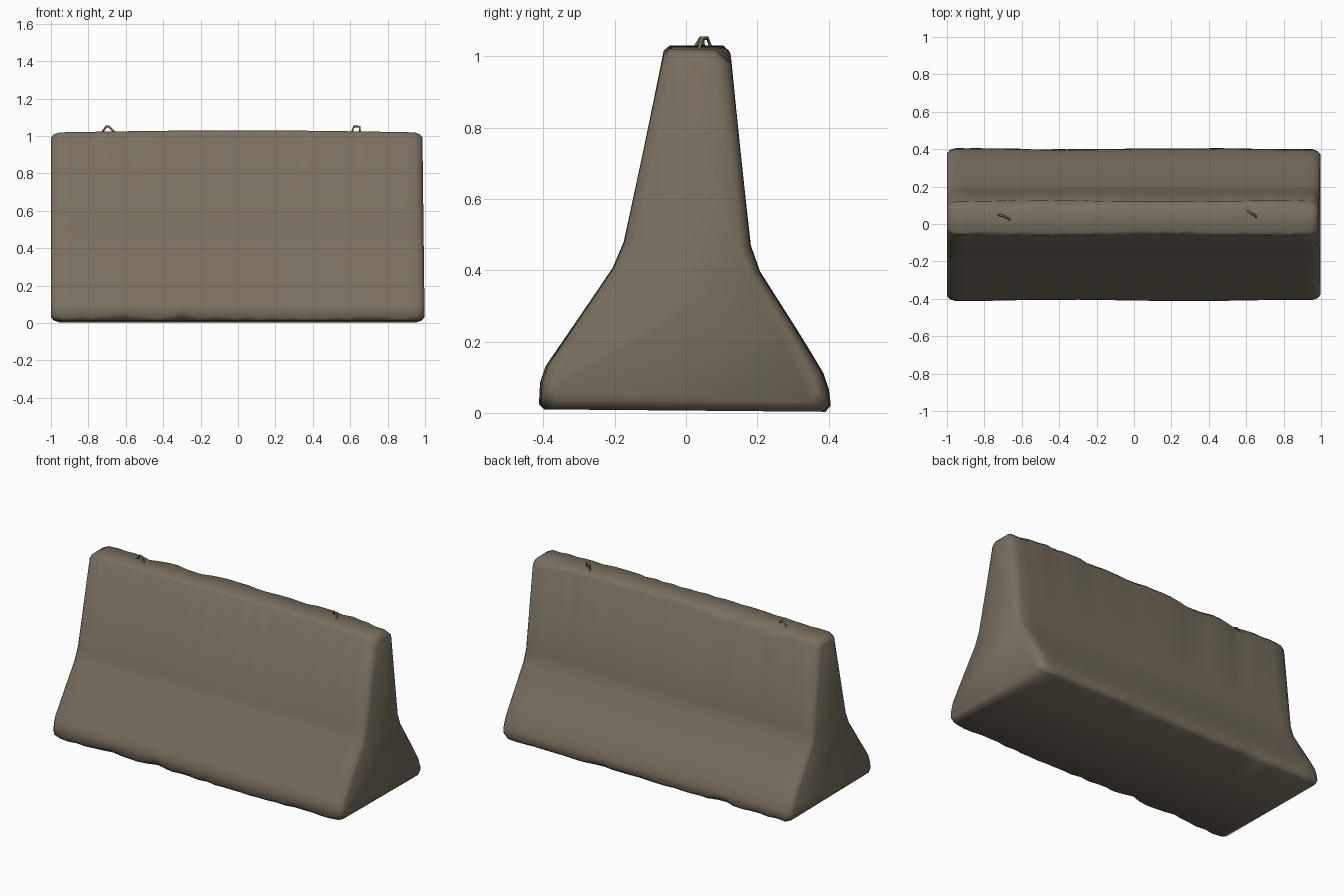
import bpy, bmesh, math, random
from mathutils import Vector

if "Cube" in bpy.data.objects:
    bpy.data.objects.remove(bpy.data.objects["Cube"])
random.seed(4)


def material(name, rgb):
    m = bpy.data.materials.new(name)
    m.use_nodes = True
    m.diffuse_color = (*rgb, 1)
    bsdf = m.node_tree.nodes["Principled BSDF"]
    bsdf.inputs["Base Color"].default_value = (*rgb, 1)
    bsdf.inputs["Roughness"].default_value = 0.9
    return m


concrete = material("weathered concrete", (0.19, 0.16, 0.115))

# Cross-section corners (y, z) and the chamfer worn into each one
PROFILE = [
    ((-0.41, 0.01), 0.02), ((-0.405, 0.11), 0.025), ((-0.18, 0.44), 0.04),
    ((-0.057, 1.02), 0.015), ((0.12, 1.02), 0.02), ((0.183, 0.43), 0.04),
    ((0.32, 0.215), 0.03), ((0.395, 0.09), 0.025), ((0.405, 0.003), 0.02),
]
WORN = {0, 3, 4, 8}                       # exposed edges that chip
# Chips: corner index, position along the length, half width, extra depth
CHIPS = [(0, -0.3, 0.1, 0.025), (0, -0.62, 0.07, 0.02), (0, 0.75, 0.12, 0.012),
         (4, -0.65, 0.1, 0.035), (4, -0.35, 0.14, 0.03), (4, 0.9, 0.1, 0.03),
         (3, -0.7, 0.06, 0.012), (8, 0.3, 0.12, 0.02), (8, -0.5, 0.1, 0.02)]


def section(x, inset):
    """Chamfered outline at one station, pulled inwards by inset."""
    pts = [Vector(p) for p, _ in PROFILE]
    ring = []
    for i, (_, cut) in enumerate(PROFILE):
        p, before, after = pts[i], pts[i - 1], pts[(i + 1) % len(pts)]
        if i in WORN:
            cut += random.uniform(-0.006, 0.008)
            cut += sum(d * max(0, 1 - abs(x - c) / w)
                       for k, c, w, d in CHIPS if k == i)
        for other in (before, after):
            q = p + (other - p).normalized() * cut
            q.y += 0.01 * math.cos(x * 1.7) * (q.y > 0.9)
            q.x += math.copysign(0.003, q.x) * math.sin(5 * x + 4 * q.y)
            # Move towards the core of the section at the rounded ends
            q.x -= math.copysign(min(inset, abs(q.x)), q.x)
            q.y += inset * (1 if q.y < 0.05 else -1 if q.y > 0.95 else 0)
            ring.append(q)
    return ring


# Concrete barrier body lofted along its length
bm = bmesh.new()
steps = 32
inner = [-0.955 + 1.91 * i / steps for i in range(steps + 1)]
stations = [(-1.0, 0.028), (-0.985, 0.01)] + [(x, 0) for x in inner]
stations += [(0.983, 0.01), (0.998, 0.028)]
rings = []
for x, inset in stations:
    ring = []
    for p in section(x, inset):
        lean = 0.012 * p.y * max(0, x) ** 6
        ring.append(bm.verts.new((x - lean, p.x, p.y)))
    rings.append(ring)
count = len(rings[0])
for a, b in zip(rings, rings[1:]):
    for i in range(count):
        j = (i + 1) % count
        bm.faces.new((a[i], a[j], b[j], b[i]))
bm.faces.new(rings[0])
bm.faces.new(rings[-1])
bmesh.ops.recalc_face_normals(bm, faces=bm.faces)
mesh = bpy.data.meshes.new("barrier_body")
bm.to_mesh(mesh)
bm.free()
body = bpy.data.objects.new("barrier_body", mesh)
bpy.context.collection.objects.link(body)
mesh.materials.append(concrete)
bpy.context.view_layer.objects.active = body
body.select_set(True)
bpy.ops.object.shade_smooth_by_angle(angle=math.radians(50))


# Bent lifting loops set in the top
def lifting_loop(name, points):
    curve = bpy.data.curves.new(name, "CURVE")
    curve.dimensions = "3D"
    curve.bevel_depth = 0.006
    curve.bevel_resolution = 0
    curve.use_fill_caps = True
    spline = curve.splines.new("POLY")
    spline.points.add(len(points) - 1)
    for pt, co in zip(spline.points, points):
        pt.co = (*co, 1)
    curve.materials.append(concrete)
    loop = bpy.data.objects.new(name, curve)
    bpy.context.collection.objects.link(loop)


lifting_loop("lifting_loop_right", [(-0.74, 0.05, 1.0), (-0.705, 0.045, 1.05),
                                    (-0.69, 0.04, 1.05), (-0.64, 0.01, 1.0)])
lifting_loop("lifting_loop_left", [(0.6, 0.08, 1.0), (0.62, 0.06, 1.05),
                                   (0.65, 0.045, 1.05), (0.655, 0.03, 1.0)])
